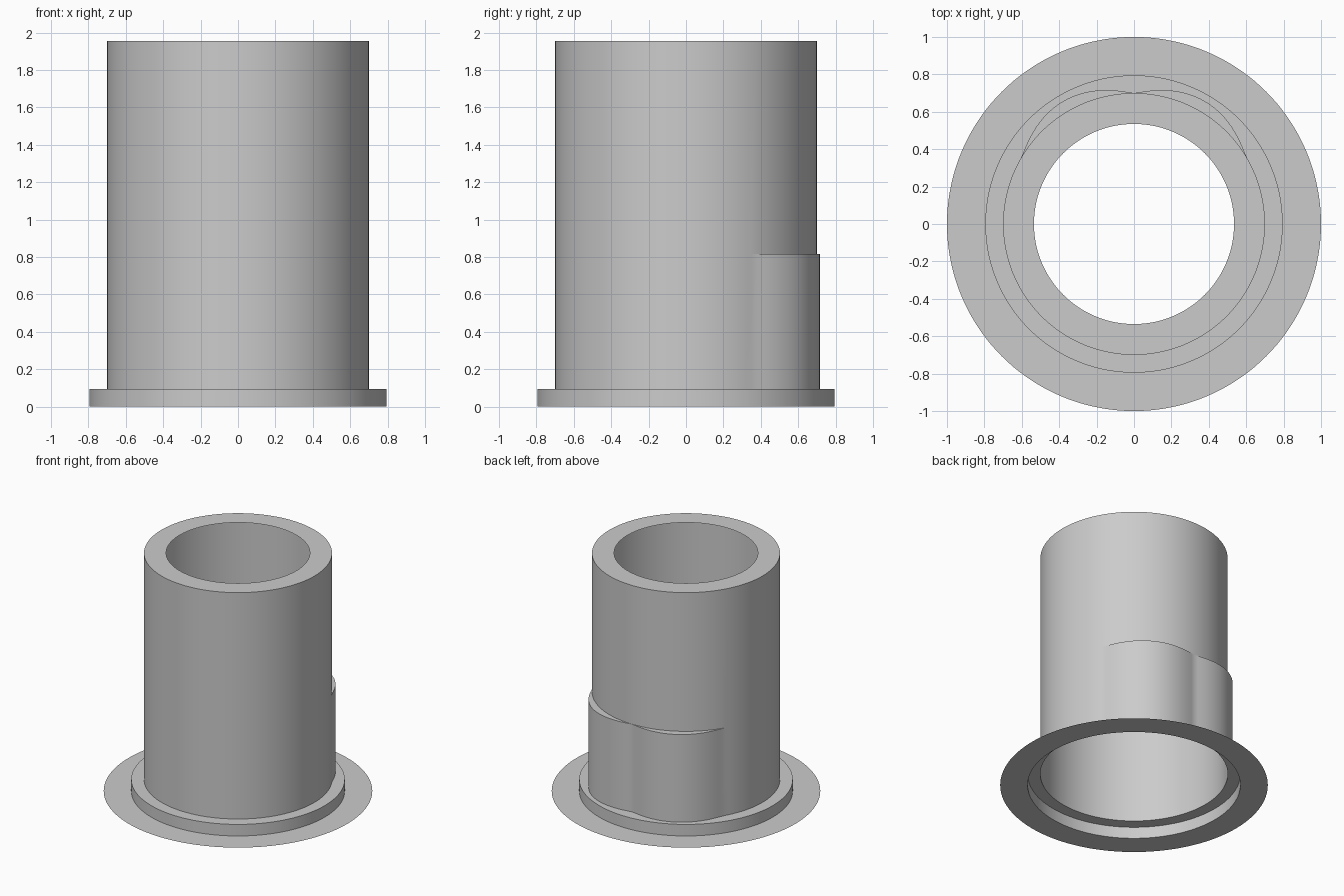
import bpy, bmesh, math

cube = bpy.data.objects.get("Cube")
if cube:
    bpy.data.objects.remove(cube, do_unlink=True)

SEGMENTS = 144
WALL = 0.70
LOBE_ANGLE = math.radians(59)

grey = bpy.data.materials.new("plain grey")
grey.use_nodes = True
grey.diffuse_color = (0.6, 0.6, 0.6, 1)
grey.node_tree.nodes["Principled BSDF"].inputs["Base Color"].default_value = (0.6, 0.6, 0.6, 1)


def lobed_radius(angle):
    """Wall radius with two shallow lobes either side of the back (+y)."""
    t = abs(angle) / LOBE_ANGLE
    return WALL + (0.058 * math.sin(math.pi * t) ** 1.15 if 0 < t < 1 else 0)


def sheet(name, rings):
    """Skin a stack of closed rings, each a (radius or function, height) pair."""
    bm = bmesh.new()
    loops = []
    for radius, z in rings:
        loop = []
        for i in range(SEGMENTS):
            a = 2 * math.pi * i / SEGMENTS - math.pi
            r = radius(a) if callable(radius) else radius
            loop.append(bm.verts.new((r * math.sin(a), r * math.cos(a), z)))
        loops.append(loop)
    for low, high in zip(loops, loops[1:]):
        for i in range(SEGMENTS):
            j = (i + 1) % SEGMENTS
            bm.faces.new((low[j], low[i], high[i], high[j]))
    # The ledge closes to nothing where there is no lobe
    bmesh.ops.remove_doubles(bm, verts=bm.verts, dist=0.0001)
    mesh = bpy.data.meshes.new(name)
    bm.to_mesh(mesh)
    bm.free()
    mesh.materials.append(grey)
    obj = bpy.data.objects.new(name, mesh)
    bpy.context.collection.objects.link(obj)
    bpy.ops.object.select_all(action="DESELECT")
    obj.select_set(True)
    bpy.context.view_layer.objects.active = obj
    bpy.ops.object.shade_smooth_by_angle(angle=math.radians(30))
    return obj


# Thin flat flange on the ground
sheet("base_flange", [(1.0, 0), (0.795, 0)])
# Low collar with its flat top reaching in to the wall
sheet("collar", [(0.795, 0), (0.795, 0.095), (WALL, 0.095)])
# Lower wall with back lobes and their ledge, then plain wall and top rim
sheet("tube_wall", [(lobed_radius, 0.095), (lobed_radius, 0.815),
                    (WALL, 0.815), (WALL, 1.955), (0.535, 1.955)])
